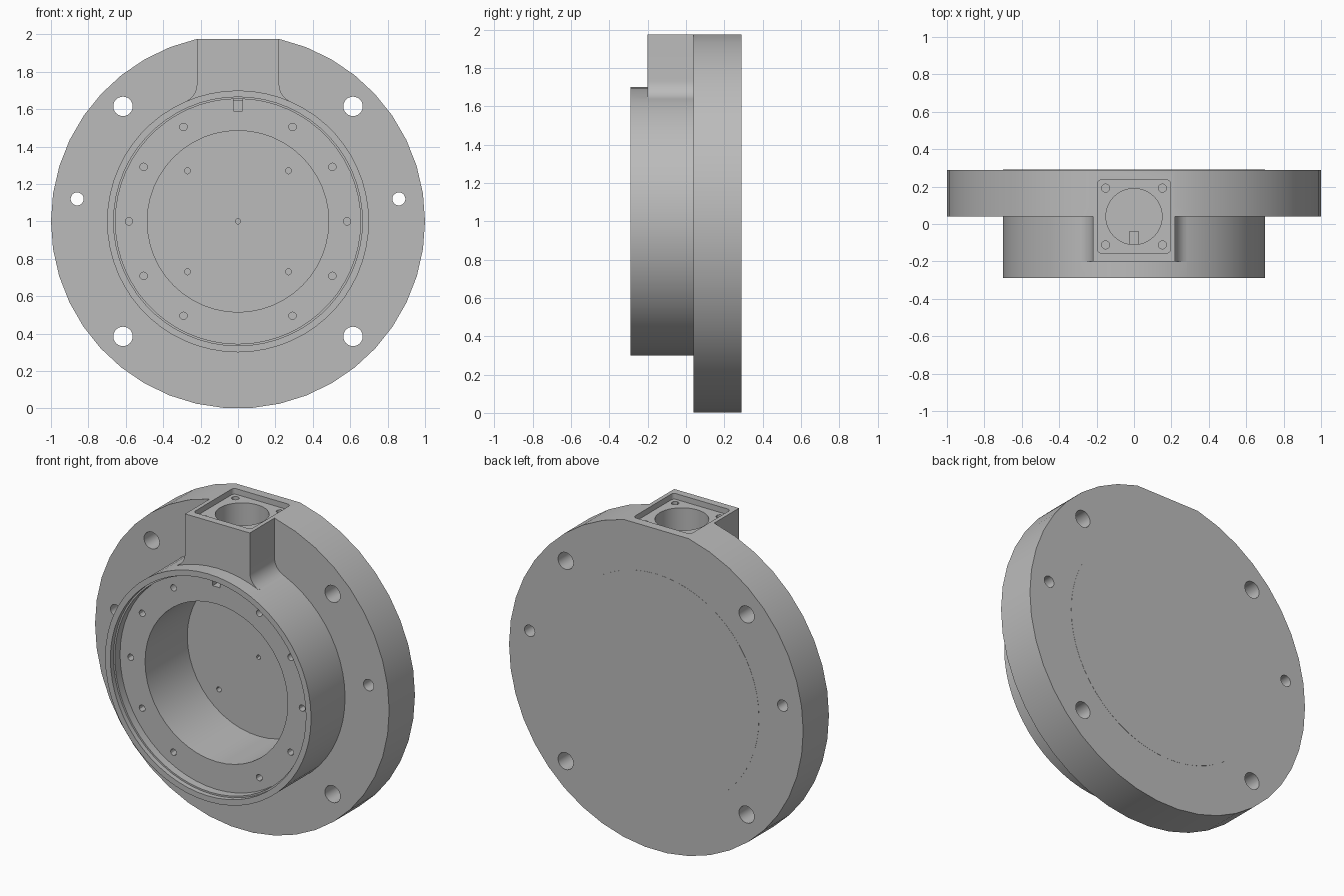
import bpy, bmesh, math

old = bpy.data.objects.get("Cube")
if old:
    bpy.data.objects.remove(old, do_unlink=True)

metal = bpy.data.materials.new("grey metal")
metal.use_nodes = True
metal.diffuse_color = (0.5, 0.5, 0.5, 1)
metal.node_tree.nodes["Principled BSDF"].inputs["Base Color"].default_value = (0.5, 0.5, 0.5, 1)

CZ = 1.0                      # height of the main axis
FRONT, STEP, BACK = -0.29, 0.04, 0.29
FLOOR, BORE_END = -0.21, 0.20
NECK_W, NECK_FRONT = 0.22, -0.20
TOP = CZ + math.sqrt(1 - NECK_W ** 2)


def arc(r, a0, a1, n, cx=0.0, cy=0.0):
    return [(cx + r * math.cos(a0 + (a1 - a0) * i / n),
             cy + r * math.sin(a0 + (a1 - a0) * i / n)) for i in range(n + 1)]


def circle(r, cx, cy, n):
    return arc(r, 0, 2 * math.pi, n, cx, cy)[:-1]


def prism(name, pts, lo, hi, axis="y"):
    """Extrude a closed outline along y (outline in xz) or z (outline in xy)."""
    place = (lambda p, h: (p[0], h, p[1])) if axis == "y" else (lambda p, h: (p[0], p[1], h))
    bm = bmesh.new()
    a = [bm.verts.new(place(p, lo)) for p in pts]
    b = [bm.verts.new(place(p, hi)) for p in pts]
    bm.faces.new(a)
    bm.faces.new(b[::-1])
    for i in range(len(pts)):
        j = (i + 1) % len(pts)
        bm.faces.new((a[i], b[i], b[j], a[j]))
    bmesh.ops.recalc_face_normals(bm, faces=bm.faces)
    mesh = bpy.data.meshes.new(name)
    bm.to_mesh(mesh)
    bm.free()
    mesh.materials.append(metal)
    ob = bpy.data.objects.new(name, mesh)
    bpy.context.collection.objects.link(ob)
    return ob


def combine(body, tool, op):
    mod = body.modifiers.new(op, "BOOLEAN")
    mod.operation, mod.solver, mod.object = op, "EXACT", tool
    tool.hide_render = True
    bpy.context.view_layer.update()
    done = body.evaluated_get(bpy.context.evaluated_depsgraph_get())
    mesh = bpy.data.meshes.new_from_object(done)
    body.modifiers.clear()
    body.data = mesh
    bpy.data.objects.remove(tool, do_unlink=True)


def drill(r, x, z, lo, hi, n=16):
    combine(body, prism("cutter", circle(r, x, z, n), lo, hi), "DIFFERENCE")


def sink(pts, lo, hi):
    combine(body, prism("cutter", pts, lo, hi, "z"), "DIFFERENCE")


# Flange with the flat on top
gap = math.asin(NECK_W)
up = math.pi / 2
body = prism("flanged_housing", arc(1, up + gap, up + 2 * math.pi - gap, 39, 0, CZ), STEP, BACK)

# Round boss
combine(body, prism("boss", circle(0.70, 0, CZ, 60), FRONT, STEP + 0.05), "UNION")

# Connector neck, filleted into the boss
fr = 0.10
fx = NECK_W + fr
fz = CZ + math.sqrt((0.70 + fr) ** 2 - fx ** 2)
end = math.pi + math.atan2(fz - CZ, fx)
right = [(NECK_W, TOP)] + arc(fr, math.pi, end, 8, fx, fz) + [(0.2, 1.52)]
neck = right + [(-x, z) for x, z in reversed(right)]
combine(body, prism("neck", neck, NECK_FRONT, STEP + 0.06), "UNION")

# Stepped recess and deep bore
drill(0.665, 0, CZ, FRONT - 0.1, FRONT + 0.03, 60)
drill(0.655, 0, CZ, FRONT - 0.1, FLOOR, 60)
drill(0.485, 0, CZ, FRONT - 0.1, BORE_END, 48)

# Mounting holes in the flange
for sx in (-1, 1):
    drill(0.035, sx * 0.86, CZ + 0.12, -0.1, 0.4, 20)
    for sz in (-1, 1):
        drill(0.052, sx * 0.615, CZ + sz * 0.615, -0.1, 0.4, 24)
        drill(0.016, sx * 0.27, CZ + sz * 0.27, BORE_END - 0.05, BORE_END + 0.04, 12)
drill(0.014, 0, CZ, BORE_END - 0.05, BORE_END + 0.04, 12)

# Ring of screw holes in the recess floor
for k in range(12):
    if k not in (3, 9):
        a = math.radians(30 * k)
        drill(0.02, 0.583 * math.cos(a), CZ + 0.583 * math.sin(a), FLOOR - 0.04, FLOOR + 0.07, 12)

# Square pocket with rounded corners, socket and screws on the neck top
h, cr = 0.195, 0.02
pocket = []
for k, (sx, sy) in enumerate(((1, 1), (-1, 1), (-1, -1), (1, -1))):
    pocket += arc(cr, k * up, (k + 1) * up, 4, sx * (h - cr), STEP + sy * (h - cr))
sink(pocket, TOP - 0.035, TOP + 0.1)
sink(circle(0.15, 0, STEP, 40), 1.65, TOP + 0.1)
for sx in (-1, 1):
    for sy in (-1, 1):
        sink(circle(0.022, sx * 0.152, STEP + sy * 0.152, 12), TOP - 0.12, TOP + 0.1)

# Cable slot from the recess into the socket
slot = [(-0.025, 1.59), (0.025, 1.59), (0.025, 1.68), (-0.025, 1.68)]
combine(body, prism("cutter", slot, FLOOR - 0.03, -0.04), "DIFFERENCE")

# Flush cover disc on the back
cover = prism("back_cover", circle(0.70, 0, CZ, 60), BACK - 0.004, BACK + 0.001)

for ob in (body, cover):
    bpy.ops.object.select_all(action="DESELECT")
    ob.select_set(True)
    bpy.context.view_layer.objects.active = ob
    bpy.ops.object.shade_smooth_by_angle(angle=math.radians(30))
